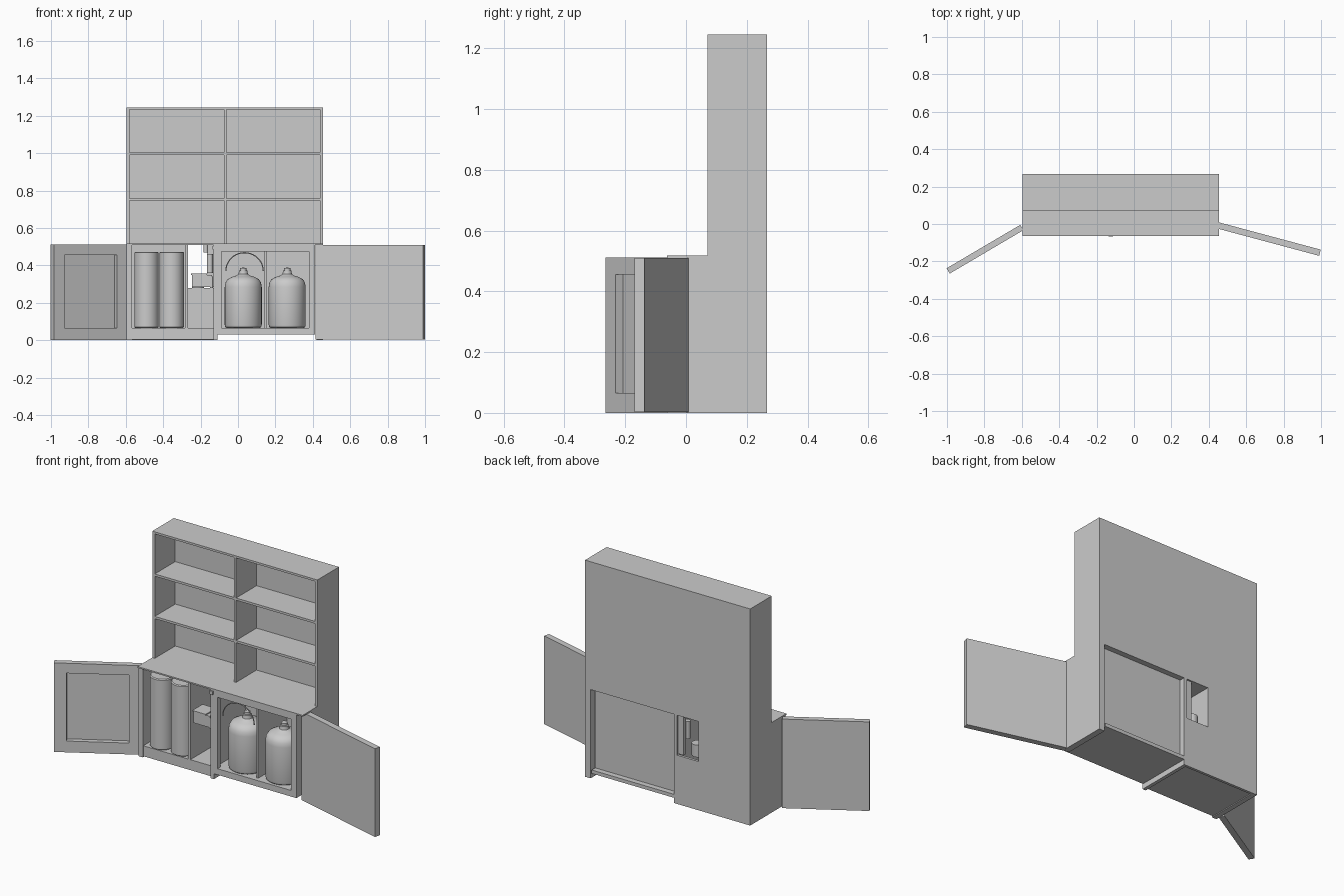
import bpy, bmesh, math
from mathutils import Matrix

old = bpy.data.objects.get("Cube")
if old:
    bpy.data.objects.remove(old, do_unlink=True)

grey = bpy.data.materials.new("plain grey")
grey.use_nodes = True
COL = (0.6, 0.6, 0.6, 1)
grey.diffuse_color = COL
grey.node_tree.nodes["Principled BSDF"].inputs["Base Color"].default_value = COL


def make(name, bm, smooth=False):
    bmesh.ops.recalc_face_normals(bm, faces=bm.faces)
    me = bpy.data.meshes.new(name)
    bm.to_mesh(me)
    bm.free()
    me.materials.append(grey)
    ob = bpy.data.objects.new(name, me)
    bpy.context.collection.objects.link(ob)
    if smooth:
        bpy.ops.object.select_all(action='DESELECT')
        ob.select_set(True)
        bpy.context.view_layer.objects.active = ob
        bpy.ops.object.shade_smooth_by_angle(angle=math.radians(35))
    return ob


def boxes(name, *spans):
    """One object from boxes given as x0, x1, y0, y1, z0, z1."""
    bm = bmesh.new()
    for x0, x1, y0, y1, z0, z1 in spans:
        m = Matrix.Translation(((x0 + x1) / 2, (y0 + y1) / 2, (z0 + z1) / 2))
        m = m @ Matrix.Diagonal((x1 - x0, y1 - y0, z1 - z0, 1))
        bmesh.ops.create_cube(bm, size=1, matrix=m)
    return make(name, bm)


def lathe(name, profile, loc, steps=40):
    """Spin a (radius, height) profile about the vertical axis."""
    bm = bmesh.new()
    vs = [bm.verts.new((r, 0, z)) for r, z in profile]
    es = [bm.edges.new(p) for p in zip(vs, vs[1:])]
    bmesh.ops.spin(bm, geom=vs + es, cent=(0, 0, 0), axis=(0, 0, 1),
                   angle=math.tau, steps=steps)
    bmesh.ops.remove_doubles(bm, verts=bm.verts, dist=1e-5)
    ob = make(name, bm, True)
    ob.location = loc
    return ob


def cylinder(name, r, z0, z1, x, y):
    return lathe(name, [(0, z0), (r, z0), (r, z1), (0, z1)], (x, y, 0))


# Upper bookcase
T, B = 1.245, 0.518
XL, XR, YF, YB = -0.595, 0.455, 0.071, 0.267
boxes("bookcase_shell",
      (XL, XL + 0.016, YF, YB, B, T), (XR - 0.016, XR, YF, YB, B, T),
      (XL + 0.016, XR - 0.016, YF, YB, T - 0.012, T),
      (XL + 0.016, XR - 0.016, YB - 0.01, YB, B, T - 0.012))
boxes("bookcase_divider", (-0.076, -0.062, YF, YB - 0.01, B, T - 0.012))
for i, z in enumerate((0.746, 0.99)):
    boxes(f"bookcase_shelf_{i + 1}",
          (XL + 0.016, -0.076, YF, YB - 0.01, z, z + 0.013),
          (-0.062, XR - 0.016, YF, YB - 0.01, z, z + 0.013))

# Counter and outer cabinet walls
boxes("countertop", (XL, XR, -0.063, YB, 0.51, B))
boxes("cabinet_side_right", (XL, -0.567, -0.055, YB, 0, 0.51))
boxes("cabinet_side_left", (0.42, XR, 0.0, YB, 0, 0.51))
boxes("main_partition", (-0.13, -0.11, -0.062, YB, 0, 0.51))
boxes("partition_catch", (-0.135, -0.113, -0.068, -0.062, 0.485, 0.505))

# Narrow compartments, with a window in their back panel
boxes("narrow_floor", (-0.567, -0.13, -0.05, 0.252, 0.005, 0.065))
boxes("narrow_back", (-0.567, -0.13, 0.252, YB, 0, 0.28),
      (-0.567, -0.268, 0.252, YB, 0.28, 0.51))
boxes("narrow_partition", (-0.284, -0.268, -0.05, 0.252, 0.065, 0.51))

# Wide bottle compartment
boxes("bottle_frame",
      (-0.11, -0.088, -0.06, -0.035, 0.03, 0.51),
      (0.38, 0.413, -0.06, -0.035, 0.03, 0.51),
      (-0.088, 0.38, -0.06, -0.035, 0.475, 0.51),
      (-0.088, 0.38, -0.06, -0.035, 0.03, 0.065))
boxes("bottle_case",
      (-0.11, 0.413, -0.035, 0.235, 0.03, 0.065),
      (0.393, 0.413, -0.035, 0.235, 0.065, 0.51),
      (-0.11, 0.393, 0.225, 0.235, 0.065, 0.51))
boxes("bottle_divider", (0.142, 0.153, -0.035, 0.225, 0.065, 0.475))
boxes("back_rail", (-0.11, 0.413, 0.235, YB, 0.03, 0.05))

# Tall tanks and bottles
for i, x in enumerate((-0.489, -0.355)):
    R = 0.065
    lathe(f"tall_tank_{i + 1}", [(0, 0.065), (R - 0.005, 0.065), (R, 0.07),
          (R, 0.468), (R - 0.005, 0.473), (0, 0.473)], (x, 0.012, 0))
bottle = [(0, 0), (0.088, 0), (0.096, 0.006), (0.099, 0.018), (0.099, 0.22),
          (0.095, 0.243), (0.083, 0.262), (0.06, 0.274), (0.036, 0.281),
          (0.026, 0.288), (0.023, 0.3), (0.023, 0.307), (0.017, 0.309),
          (0.017, 0.322), (0, 0.323)]
for i, x in enumerate((0.028, 0.263)):
    lathe(f"water_bottle_{i + 1}", bottle, (x, 0.045, 0.065))

# Curved hose over the first bottle
cu = bpy.data.curves.new("hose", 'CURVE')
cu.dimensions = '3D'
cu.bevel_depth = 0.003
sp = cu.splines.new('POLY')
sp.points.add(20)
for i, p in enumerate(sp.points):
    a = math.pi * i / 20
    p.co = (0.035 + 0.1 * math.cos(a), -0.045, 0.37 + 0.098 * math.sin(a), 1)
cu.materials.append(grey)
bpy.context.collection.objects.link(bpy.data.objects.new("hose", cu))

# Pump and fittings
boxes("pump_tray", (-0.245, -0.14, -0.055, 0.03, 0.285, 0.35))
boxes("pump_tray_lid", (-0.25, -0.165, -0.058, 0.035, 0.35, 0.356))
boxes("pump_bracket", (-0.166, -0.13, 0.235, 0.258, 0.285, 0.51))
cylinder("pump_canister", 0.032, 0.28, 0.35, -0.215, 0.2)
cylinder("pump_body", 0.016, 0.36, 0.46, -0.15, 0.2)
cylinder("pump_valve", 0.012, 0.47, 0.508, -0.172, 0.1)
cylinder("tray_valve", 0.008, 0.28, 0.34, -0.142, -0.045)


def place(ob, x, y, deg):
    ob.location = (x, y, 0)
    ob.rotation_euler.z = math.radians(deg)


# Open doors: one with a sunken panel, one plain
L, t, d = 0.457, 0.033, 0.028
door = boxes("panelled_door",
             (0, L, d, t, 0, 0.512),
             (0, 0.066, 0, d, 0, 0.512), (0.392, L, 0, d, 0, 0.512),
             (0.066, 0.392, 0, d, 0, 0.065), (0.066, 0.392, 0, d, 0.455, 0.512))
place(door, -0.985, -0.265, 30.5)
place(boxes("plain_door", (0, 0.595, 0, 0.034, 0.003, 0.51)), 0.415, -0.016, -15)
